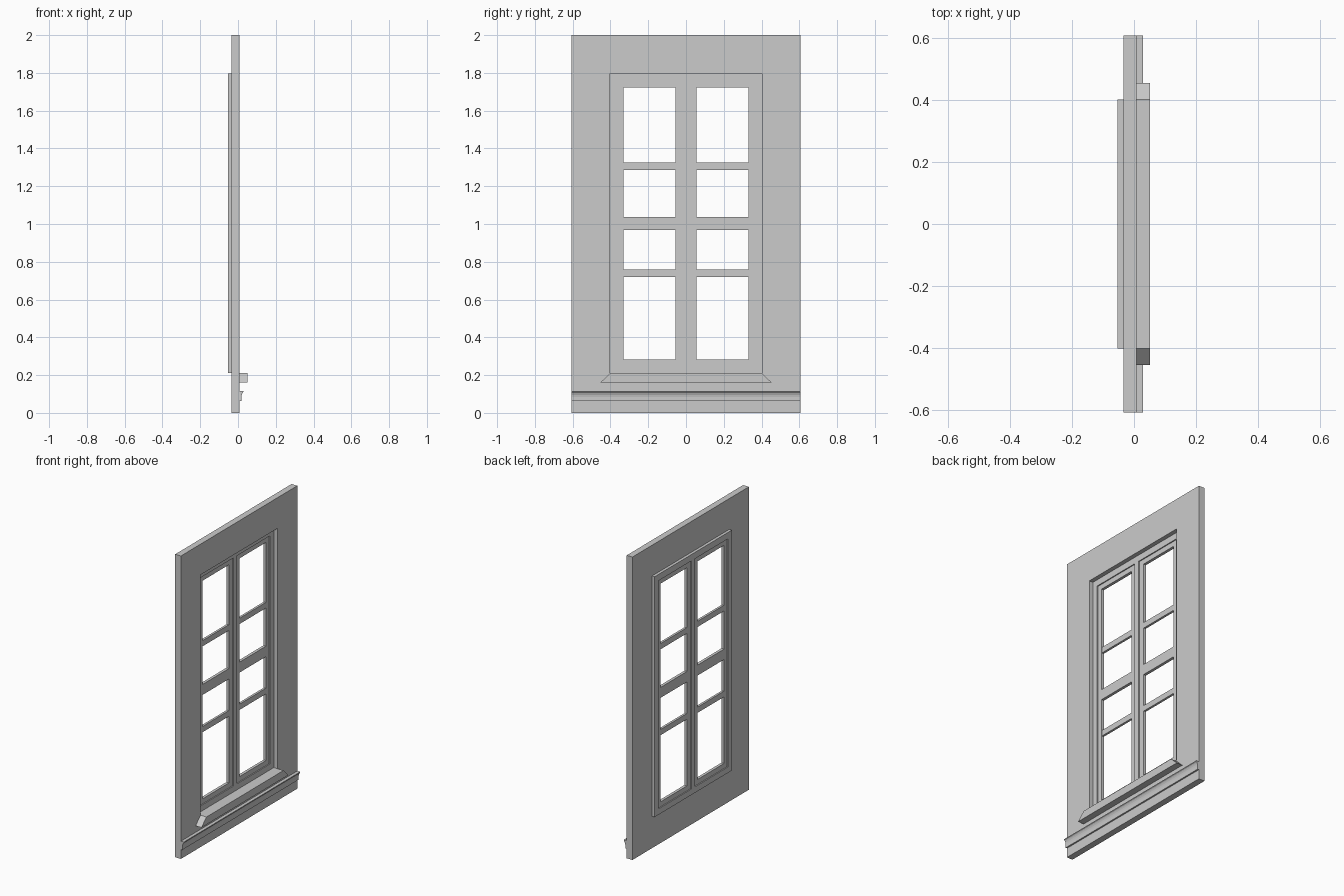
import bpy, bmesh

if "Cube" in bpy.data.objects:
    bpy.data.objects.remove(bpy.data.objects["Cube"])


def make(name, verts, faces):
    bm = bmesh.new()
    vs = [bm.verts.new(v) for v in verts]
    for f in faces:
        bm.faces.new([vs[i] for i in f])
    bmesh.ops.recalc_face_normals(bm, faces=bm.faces)
    me = bpy.data.meshes.new(name)
    bm.to_mesh(me)
    bm.free()
    ob = bpy.data.objects.new(name, me)
    bpy.context.collection.objects.link(ob)
    return ob


def prism(name, verts_a, verts_b):
    """Solid between two matching outlines."""
    n = len(verts_a)
    faces = [list(range(n)), list(range(n, 2 * n))]
    faces += [(i, (i + 1) % n, n + (i + 1) % n, n + i) for i in range(n)]
    return make(name, verts_a + verts_b, faces)


def rect(y0, y1, z0, z1):
    return [(y0, z0), (y1, z0), (y1, z1), (y0, z1)]


def slab(name, outline, x0, x1):
    """Outline in the wall plane, given thickness along x."""
    return prism(name, [(x0, y, z) for y, z in outline], [(x1, y, z) for y, z in outline])


def ring(name, outer, inner, x0, x1):
    """Rectangular frame with a rectangular opening."""
    loops = [(outer, x0), (outer, x1), (inner, x1), (inner, x0)]
    verts = [(x, y, z) for pts, x in loops for y, z in rect(*pts)]
    faces = []
    for k in range(4):
        a, b = 4 * k, 4 * ((k + 1) % 4)
        for i in range(4):
            j = (i + 1) % 4
            faces.append((a + i, a + j, b + j, b + i))
    return make(name, verts, faces)


def mirrored(ob):
    mod = ob.modifiers.new("mirror", 'MIRROR')
    mod.use_axis = (False, True, False)
    mod.use_mirror_merge = False


# wall panel with window opening
opening = (-0.402, 0.402, 0.21, 1.797)
ring("wall", (-0.607, 0.607, 0, 2), opening, -0.034, 0.008)

# fixed outer frame, standing proud of the back face, and centre mullion
ring("window_frame", opening, (-0.363, 0.363, 0.249, 1.755), -0.053, -0.020)
slab("mullion", rect(-0.019, 0.019, 0.249, 1.755), -0.053, -0.020)

# pair of sashes with a wide middle rail and two slim glazing bars each
mirrored(ring("sash", (0.019, 0.363, 0.249, 1.755), (0.055, 0.331, 0.282, 1.722), -0.046, -0.027))
mirrored(slab("middle_rail", rect(0.055, 0.331, 0.968, 1.037), -0.046, -0.027))
for label, z in (("lower", 0.739), ("upper", 1.306)):
    mirrored(slab(label + "_glazing_bar", rect(0.055, 0.331, z - 0.019, z + 0.019), -0.044, -0.029))

# sill with splayed ends
slab("sill", [(-0.454, 0.16), (0.454, 0.16), (0.402, 0.21), (-0.402, 0.21)], 0.008, 0.051)

# coved base moulding along the wall
profile = [(0.008, 0.062), (0.018, 0.062), (0.018, 0.085), (0.020, 0.096),
           (0.024, 0.105), (0.029, 0.111), (0.029, 0.117), (0.008, 0.117)]
prism("base_moulding", [(x, -0.607, z) for x, z in profile], [(x, 0.607, z) for x, z in profile])
